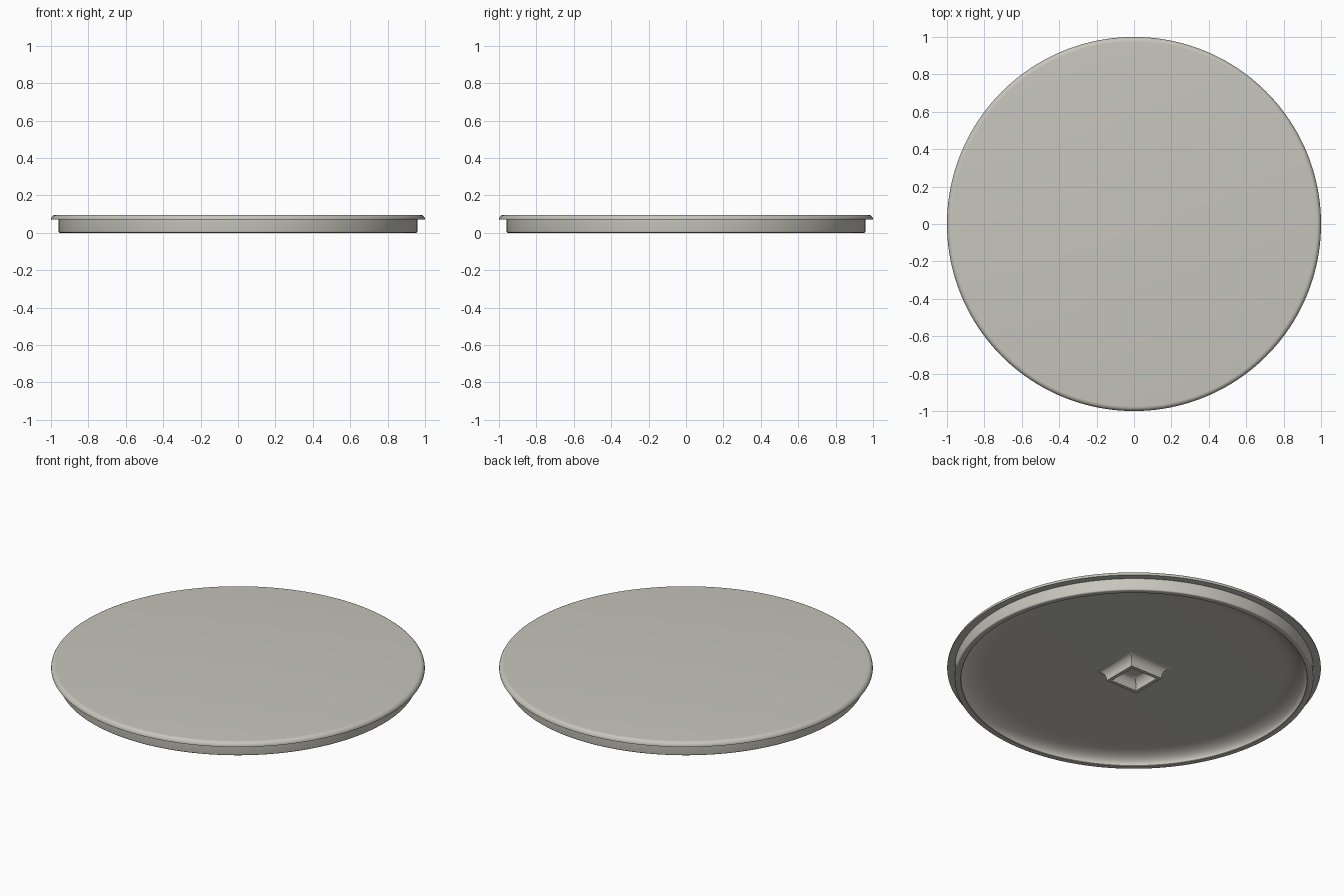
import bpy, bmesh, math

if "Cube" in bpy.data.objects:
    bpy.data.objects.remove(bpy.data.objects["Cube"])

SEG = 160
CEIL = 0.06  # height of the hollow underside

grey = bpy.data.materials.new("warm_grey")
grey.diffuse_color = (0.57, 0.56, 0.50, 1)
grey.use_nodes = True
grey.node_tree.nodes["Principled BSDF"].inputs["Base Color"].default_value = grey.diffuse_color


def arc(cx, cz, rx, rz, a0, a1, n=8):
    """Points on an elliptical arc, angles in degrees."""
    pts = []
    for i in range(n + 1):
        a = math.radians(a0 + (a1 - a0) * i / n)
        pts.append((cx + rx * math.cos(a), cz + rz * math.sin(a)))
    return pts


def sweep(name, profile, sides, turn=0.0, scale=1.0, caps=True):
    """Revolve a (radius, z) profile around z with the given number of sides."""
    bm = bmesh.new()
    rings = []
    for r, z in profile:
        ring = []
        for i in range(sides):
            a = turn + 2 * math.pi * i / sides
            ring.append(bm.verts.new((r * scale * math.cos(a), r * scale * math.sin(a), z)))
        rings.append(ring)
    for lo, hi in zip(rings, rings[1:]):
        for i in range(sides):
            j = (i + 1) % sides
            bm.faces.new((lo[i], lo[j], hi[j], hi[i]))
    if caps:
        bm.faces.new(rings[0][::-1])
        bm.faces.new(rings[-1])
        bmesh.ops.recalc_face_normals(bm, faces=bm.faces)
    mesh = bpy.data.meshes.new(name)
    bm.to_mesh(mesh)
    bm.free()
    mesh.materials.append(grey)
    obj = bpy.data.objects.new(name, mesh)
    bpy.context.collection.objects.link(obj)
    bpy.ops.object.select_all(action='DESELECT')
    obj.select_set(True)
    bpy.context.view_layer.objects.active = obj
    bpy.ops.object.shade_smooth_by_angle(angle=math.radians(30))
    return obj


# Lid: hollow underside, rounded skirt rim, overhanging lip, rounded top edge
lid = arc(0.80, 0.005, 0.125, CEIL - 0.005, 90, 0, 14)  # wide inner fillet
lid += [(0.925, 0.003), (0.928, 0.0)]
lid += arc(0.952, 0.008, 0.008, 0.008, -90, 0, 4)       # rim outer edge
lid += [(0.96, 0.07), (1.0, 0.07)]
lid += arc(0.975, 0.071, 0.025, 0.025, 0, 90, 8)        # lip edge
sweep("lid", lid, SEG)

# Square socket under the centre, filleted into the underside on both sides
socket = arc(0.153, 0.012, 0.048, CEIL - 0.012, 90, 180, 8)
socket += [(0.105, 0.0), (0.085, 0.0)]
socket += arc(0.04, 0.012, 0.045, CEIL - 0.012, 0, 90, 8)
sweep("square_socket", socket, 4, math.pi / 4, math.sqrt(2), caps=False)
bm = bmesh.new()
mesh = bpy.data.objects["square_socket"].data
bm.from_mesh(mesh)
# Keep the open socket facing down and outwards from the lid
rim = min(bm.faces, key=lambda f: f.calc_center_median().z)
if rim.normal.z > 0:
    bmesh.ops.reverse_faces(bm, faces=bm.faces)
bm.to_mesh(mesh)
bm.free()
